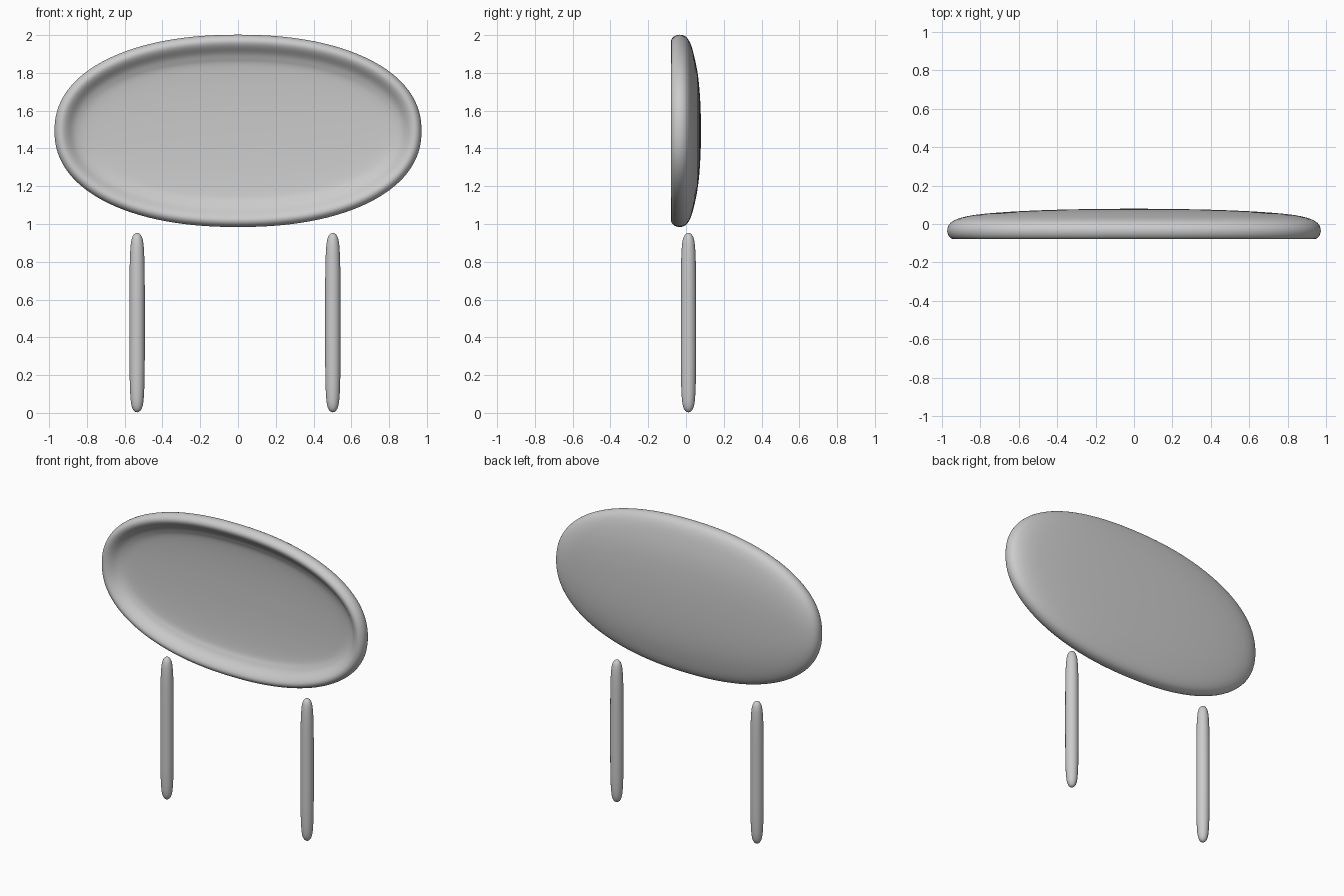
import bpy, bmesh, math

cube = bpy.data.objects.get("Cube")
if cube:
    bpy.data.objects.remove(cube)

grey = bpy.data.materials.new("plain grey")
grey.use_nodes = True
grey.diffuse_color = (0.6, 0.6, 0.6, 1)
grey.node_tree.nodes["Principled BSDF"].inputs["Base Color"].default_value = (0.6, 0.6, 0.6, 1)


def loft(name, loops, start, end, location, subdivisions):
    """Join equal-sized loops of points, closing both ends to a pole."""
    bm = bmesh.new()
    rings = [[bm.verts.new(p) for p in loop] for loop in loops]
    count = len(rings[0])
    for a, b in zip(rings, rings[1:]):
        for i in range(count):
            j = (i + 1) % count
            bm.faces.new((a[i], a[j], b[j], b[i]))
    for ring, pole in ((rings[0], start), (rings[-1], end)):
        tip = bm.verts.new(pole)
        for i in range(count):
            bm.faces.new((ring[i], ring[(i + 1) % count], tip))
    bmesh.ops.recalc_face_normals(bm, faces=bm.faces)
    for face in bm.faces:
        face.smooth = True
    mesh = bpy.data.meshes.new(name)
    bm.to_mesh(mesh)
    bm.free()
    mesh.materials.append(grey)
    obj = bpy.data.objects.new(name, mesh)
    obj.location = location
    bpy.context.collection.objects.link(obj)
    if subdivisions:
        sub = obj.modifiers.new("smooth", "SUBSURF")
        sub.levels = sub.render_levels = subdivisions


def rounded(value):
    return math.copysign(abs(value) ** (2 / 2.2), value)


def oval(rx, rz, y, count=80):
    """A slightly squared ellipse."""
    angles = [2 * math.pi * (i + 0.5) / count for i in range(count)]
    return [(rx * rounded(math.cos(a)), y, rz * rounded(math.sin(a))) for a in angles]


# Oval dish: rings run from the shallow floor over the rolled rim to the back
RX, RZ = 0.974, 0.511
floor_rings = [(0.3, 0.007), (0.6, 0.003), (0.85, -0.005), (0.96, -0.012)]
rim_rings = [(0.135, -0.02), (0.108, -0.03), (0.088, -0.046), (0.07, -0.064),
             (0.05, -0.078), (0.032, -0.081), (0.014, -0.071), (0.002, -0.05),
             (0, -0.025), (0.01, 0), (0.032, 0.017), (0.07, 0.033), (0.13, 0.047)]
back_rings = [(0.85, 0.06), (0.6, 0.072), (0.3, 0.078)]


def scaled(rings):
    return [oval((RX - 0.13) * s, (RZ - 0.13) * s, y) for s, y in rings]


rim = [oval(RX - d, RZ - d, y) for d, y in rim_rings]
loft("oval_dish", scaled(floor_rings) + rim + scaled(back_rings),
     (0, 0.008, 0), (0, 0.08, 0), (0, 0, 1.493), 1)

# Slim round legs with a slight taper and blunt, rounded ends
HALF, RADIUS = 0.475, 0.0405
for name, x in (("left_leg", 0.502), ("right_leg", -0.534)):
    loops = []
    for k in range(1, 32):
        t = -math.cos(math.pi * k / 32)
        r = RADIUS * (1 - 0.3 * abs(t) ** 5) * (1 - abs(t) ** 24) ** 0.5
        loops.append([(r * math.cos(a), r * math.sin(a), HALF * t)
                      for a in (2 * math.pi * i / 24 for i in range(24))])
    loft(name, loops, (0, 0, -HALF), (0, 0, HALF), (x, 0.013, HALF + 0.003), 0)
